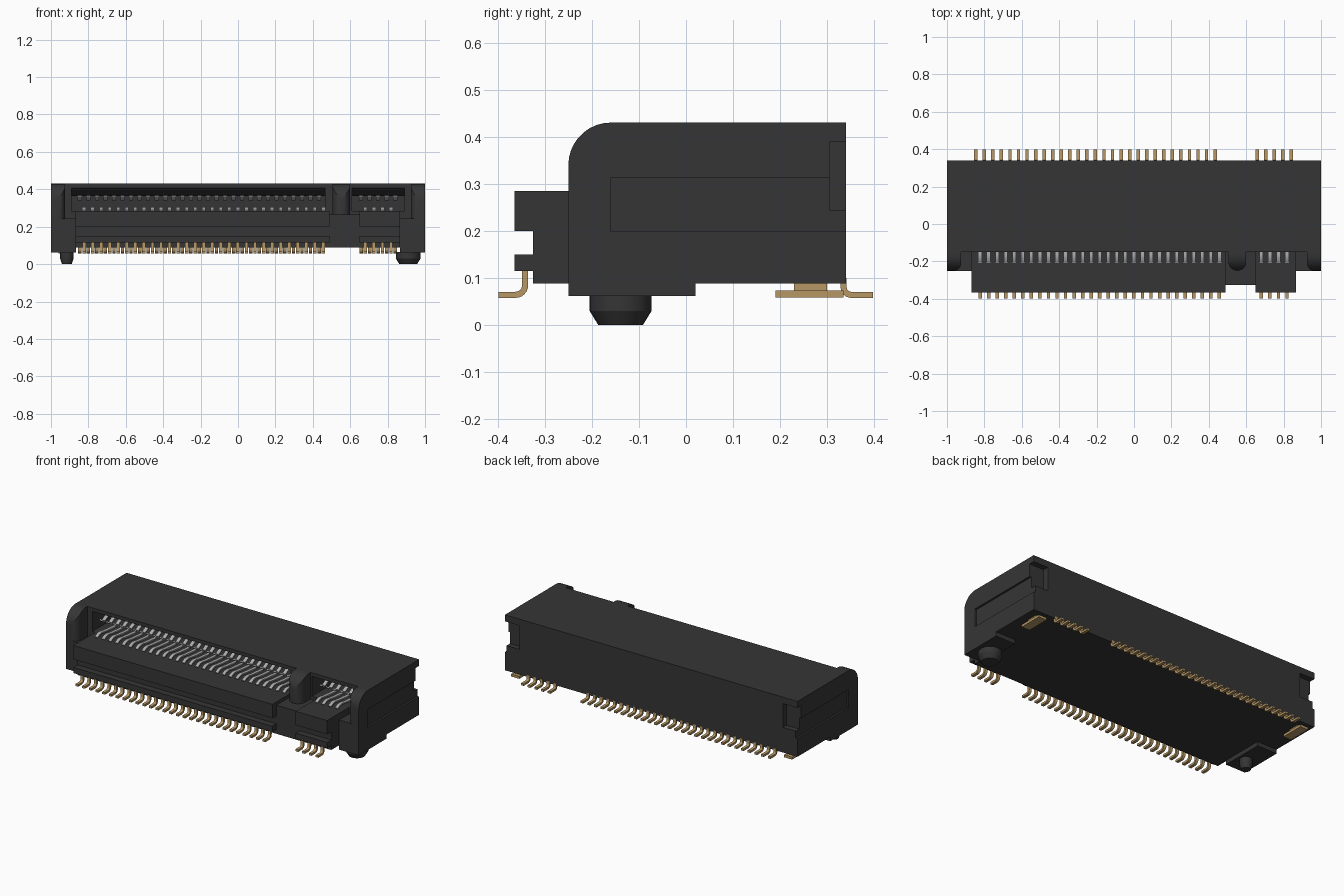
import bpy, bmesh, math
from mathutils import Vector

if "Cube" in bpy.data.objects:
    bpy.data.objects.remove(bpy.data.objects["Cube"])


def material(name, rgb):
    m = bpy.data.materials.new(name)
    m.diffuse_color = (*rgb, 1)
    m.use_nodes = True
    m.node_tree.nodes["Principled BSDF"].inputs["Base Color"].default_value = m.diffuse_color
    return m


BLACK = material("black_plastic", (0.036, 0.036, 0.036))
GOLD = material("gold_plating", (0.47, 0.31, 0.13))
SILVER = material("silver_contact", (0.42, 0.42, 0.42))


def prism(name, ranges, pts, mat, axis="x"):
    """Extrude a closed profile over one or more ranges along x (y,z pts) or z (x,y pts)."""
    bm = bmesh.new()
    for a, b in ranges:
        ends = []
        for t in (a, b):
            ends.append([bm.verts.new((t, *p) if axis == "x" else (*p, t)) for p in pts])
        n = len(pts)
        bm.faces.new(ends[0])
        bm.faces.new(ends[1])
        for i in range(n):
            j = (i + 1) % n
            bm.faces.new((ends[0][i], ends[0][j], ends[1][j], ends[1][i]))
    bmesh.ops.recalc_face_normals(bm, faces=bm.faces)
    me = bpy.data.meshes.new(name)
    bm.to_mesh(me)
    bm.free()
    me.materials.append(mat)
    ob = bpy.data.objects.new(name, me)
    bpy.context.collection.objects.link(ob)
    return ob


def rect(a0, a1, b0, b1):
    return [(a0, b0), (a1, b0), (a1, b1), (a0, b1)]


def arc(cx, cy, r, d0, d1, n=9):
    angles = [math.radians(d0 + (d1 - d0) * i / n) for i in range(n + 1)]
    return [(cx + r * math.cos(a), cy + r * math.sin(a)) for a in angles]


def strip(path, t):
    """Thicken a polyline into a closed profile."""
    left, right = [], []
    P = [Vector(p) for p in path]
    for i, p in enumerate(P):
        d = (P[min(i + 1, len(P) - 1)] - P[max(i - 1, 0)]).normalized()
        n = Vector((-d.y, d.x)) * t / 2
        left.append(tuple(p + n))
        right.append(tuple(p - n))
    return left + right[::-1]


def boolean(ob, tool, op):
    m = ob.modifiers.new(op, "BOOLEAN")
    m.operation, m.solver, m.object = op, "EXACT", tool
    bpy.context.view_layer.objects.active = ob
    bpy.ops.object.modifier_apply(modifier=m.name)
    bpy.data.objects.remove(tool)


def smooth(ob):
    bpy.ops.object.select_all(action="DESELECT")
    ob.select_set(True)
    bpy.context.view_layer.objects.active = ob
    bpy.ops.object.shade_smooth_by_angle(angle=math.radians(30))


def both(a, b):
    return [(a, b), (-b, -a)]


# main housing block
body = prism("housing", [(-1, 1)], rect(-0.15, 0.34, 0.088, 0.43), BLACK)

# rounded guide ends and key post: side profile intersected with a plan shape
side = [(-0.1, 0.43)] + arc(-0.16, 0.34, 0.09, 90, 180) + [(-0.25, 0.2), (-0.1, 0.2)]
plans = [
    [(1, -0.1), (1, -0.25)] + arc(0.965, -0.21, 0.04, 270, 180) + [(0.925, -0.1)],
    [(0.6, -0.1), (0.505, -0.1)] + arc(0.5525, -0.2025, 0.0475, 180, 360, 16),
]
plans.append([(-x, y) for x, y in plans[0]])
for plan in plans:
    guide = prism("guide", [(0.15, 0.5)], plan, BLACK, "z")
    boolean(guide, prism("side_tool", [(-1.2, 1.2)], side, BLACK), "INTERSECT")
    boolean(body, guide, "UNION")

# shoulders with feet
boolean(body, prism("shoulders", both(0.865, 1), rect(-0.25, 0.02, 0.062, 0.245), BLACK), "UNION")

# stepped front ledges and the lower block between them
ledge = [(-0.1, 0.088), (-0.325, 0.088), (-0.325, 0.115), (-0.365, 0.115), (-0.365, 0.15),
         (-0.325, 0.15), (-0.325, 0.2), (-0.365, 0.2), (-0.365, 0.285), (-0.1, 0.285)]
boolean(body, prism("ledges", [(-0.87, 0.49), (0.65, 0.865)], ledge, BLACK), "UNION")
boolean(body, prism("key_block", [(0.48, 0.66)], rect(-0.325, -0.1, 0.088, 0.265), BLACK), "UNION")

# card slots, side panels and rear corner notches
slot = [(-0.16, 0.285), (-0.16, 0.413), (-0.15, 0.408), (-0.07, 0.365), (0.2, 0.365), (0.2, 0.285)]
boolean(body, prism("slots", [(-0.89, 0.465), (0.61, 0.89)], slot, BLACK), "DIFFERENCE")
boolean(body, prism("panels", both(0.988, 1.1), rect(-0.16, 0.4, 0.2, 0.312), BLACK), "DIFFERENCE")
boolean(body, prism("notches", both(0.9, 1.1), rect(0.305, 0.4, 0.243, 0.39), BLACK), "DIFFERENCE")
smooth(body)


# locating pegs, chamfered at the tip
def peg(name, x, r):
    bm = bmesh.new()
    rings = []
    for z, k in ((0.0, 0.72), (0.03, 1), (0.064, 1)):
        rings.append([bm.verts.new((px, py, z)) for px, py in arc(x, -0.139, r * k, 0, 345, 23)])
    bm.faces.new(rings[0])
    bm.faces.new(rings[2])
    for lo, hi in zip(rings, rings[1:]):
        for i in range(24):
            j = (i + 1) % 24
            bm.faces.new((lo[i], lo[j], hi[j], hi[i]))
    bmesh.ops.recalc_face_normals(bm, faces=bm.faces)
    me = bpy.data.meshes.new(name)
    bm.to_mesh(me)
    bm.free()
    me.materials.append(BLACK)
    ob = bpy.data.objects.new(name, me)
    bpy.context.collection.objects.link(ob)
    smooth(ob)


peg("left_peg", -0.915, 0.036)
peg("right_peg", 0.91, 0.066)


# pin positions
PITCH = 0.0457


def row(start, count, width):
    return [(start + i * PITCH - width / 2, start + i * PITCH + width / 2) for i in range(count)]


def front_row(w):
    return row(-0.823, 29, w) + row(0.681, 4, w)


def back_row(w):
    return row(-0.846, 29, w) + row(0.658, 5, w)


# solder tails, bent outward
front_tail = [(-0.342, 0.13)] + arc(-0.362, 0.084, 0.02, 0, -90, 6) + [(-0.398, 0.064)]
back_tail = [(0.335, 0.1)] + arc(0.351, 0.08, 0.016, 180, 270, 6) + [(0.397, 0.064)]
smooth(prism("front_solder_tails", front_row(0.018), strip(front_tail, 0.013), GOLD))
smooth(prism("back_solder_tails", back_row(0.018), strip(back_tail, 0.013), GOLD))

# spring contacts inside the slot
lower = [(-0.207, 0.287), (-0.185, 0.299), (-0.165, 0.302), (-0.13, 0.296), (-0.02, 0.286)]
upper = [(-0.06, 0.368), (-0.09, 0.352), (-0.105, 0.344), (-0.12, 0.35), (-0.128, 0.358)]
smooth(prism("lower_contacts", front_row(0.02), strip(lower, 0.008), SILVER))
smooth(prism("upper_contacts", back_row(0.022), strip(upper, 0.008), SILVER))

# hold-down clips under the rear corners
prism("clip_plates", both(0.905, 0.96), rect(0.19, 0.335, 0.058, 0.073), GOLD)
prism("clip_stems", both(0.915, 0.95), rect(0.23, 0.3, 0.073, 0.09), GOLD)
